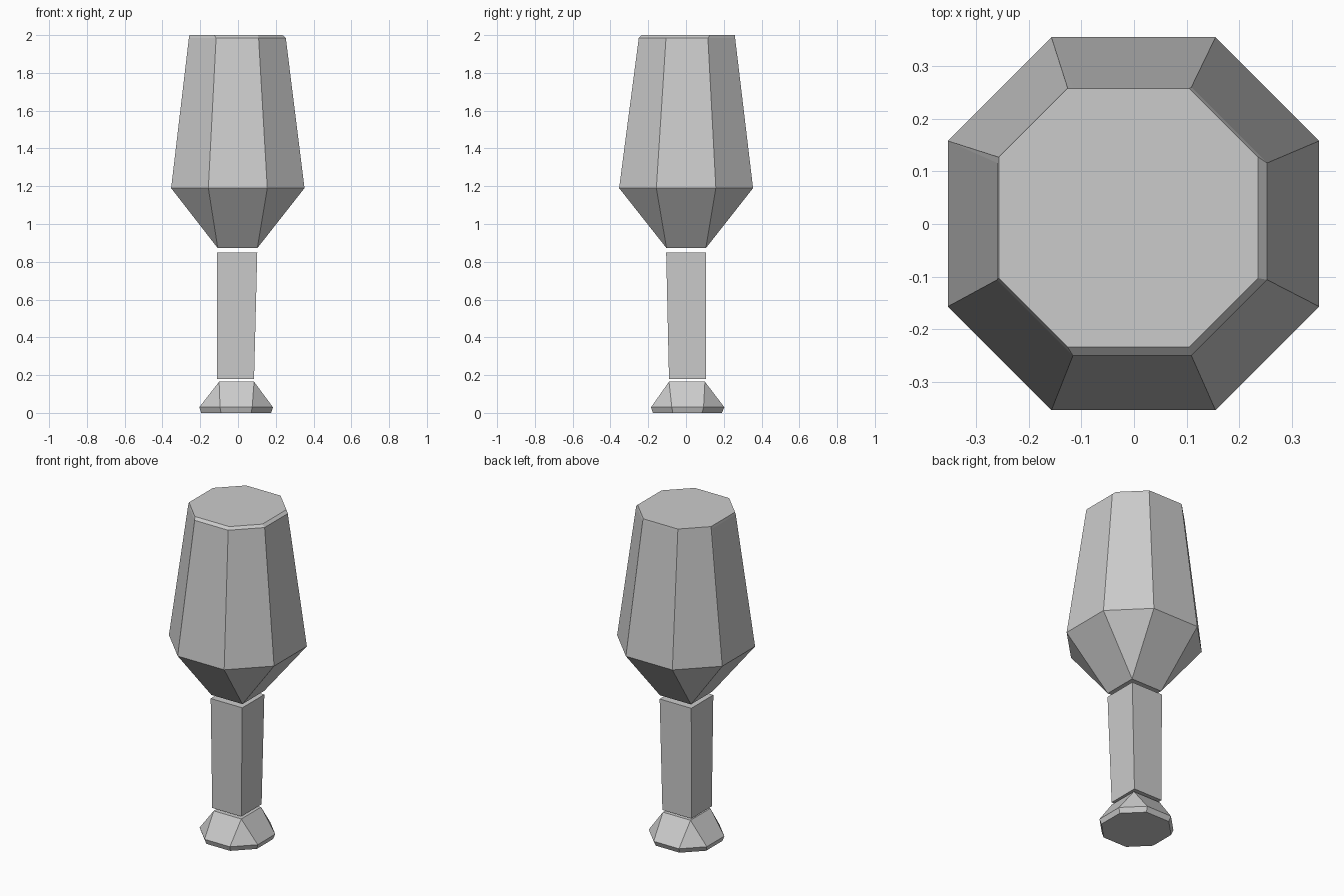
import bpy, bmesh

if "Cube" in bpy.data.objects:
    bpy.data.objects.remove(bpy.data.objects["Cube"])


def ring(z, x0, x1, y0, y1, cut=0.0):
    """Rectangle at height z; cut > 0 chops the corners into an octagon."""
    pts = []
    for x, sx in ((x0, 1), (x1, -1)):
        for y, sy in ((y0, 1), (y1, -1)):
            if cut:
                pts += [(x + sx * cut, y, z), (x, y + sy * cut, z)]
            else:
                pts.append((x, y, z))
    return pts


def hull(name, *rings):
    """Faceted solid wrapped around a stack of rings."""
    bm = bmesh.new()
    for r in rings:
        for p in r:
            bm.verts.new(p)
    bmesh.ops.convex_hull(bm, input=bm.verts[:])
    bmesh.ops.dissolve_limit(bm, angle_limit=0.01, verts=bm.verts[:], edges=bm.edges[:])
    bmesh.ops.recalc_face_normals(bm, faces=bm.faces[:])
    mesh = bpy.data.meshes.new(name)
    bm.to_mesh(mesh)
    bm.free()
    obj = bpy.data.objects.new(name, mesh)
    bpy.context.collection.objects.link(obj)
    return obj


# Octagonal foot narrowing to a square neck
hull("foot",
     ring(0.0, -0.195, 0.175, -0.175, 0.19, 0.105),
     ring(0.03, -0.205, 0.185, -0.185, 0.203, 0.11),
     ring(0.165, -0.10, 0.085, -0.09, 0.10))

# Square stem, slightly tapered, floating between foot and bowl
hull("stem",
     ring(0.18, -0.11, 0.085, -0.09, 0.105),
     ring(0.85, -0.11, 0.102, -0.105, 0.107))

# Octagonal bowl: square bottom, wide shoulder, narrower closed top
hull("bowl",
     ring(0.872, -0.107, 0.102, -0.103, 0.105),
     ring(1.19, -0.354, 0.352, -0.354, 0.355, 0.197),
     ring(1.985, -0.26, 0.253, -0.25, 0.26, 0.144),
     ring(2.0, -0.257, 0.236, -0.234, 0.258, 0.131))
